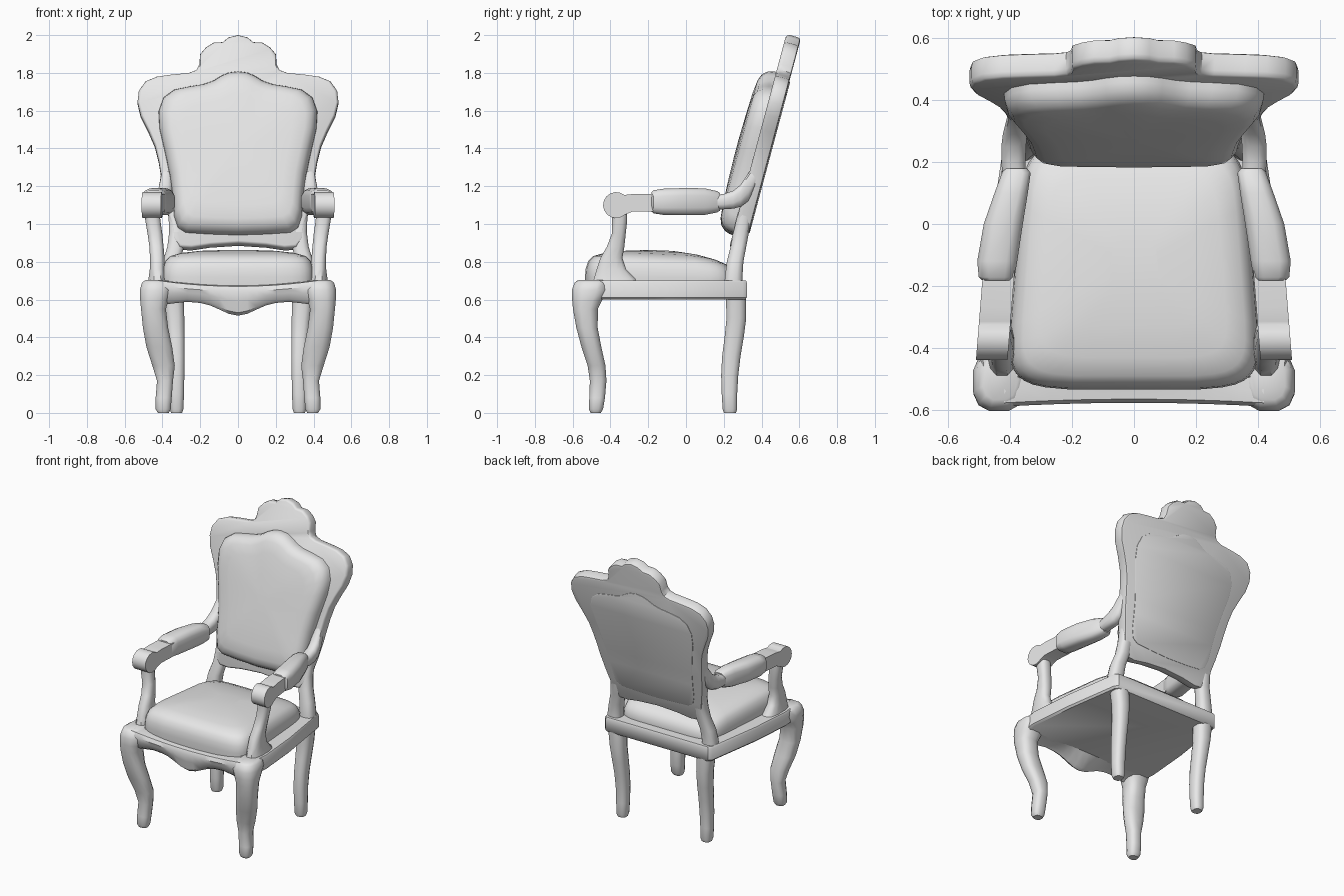
import bpy, bmesh, math

grey = bpy.data.materials.new("plain_grey")
grey.diffuse_color = (0.8, 0.8, 0.8, 1)


def loft(name, rings, mirror=False):
    """Skin a list of equal-length closed rings and cap both ends."""
    bm = bmesh.new()
    vs = [[bm.verts.new(p) for p in r] for r in rings]
    n = len(rings[0])
    for a, b in zip(vs, vs[1:]):
        for i in range(n):
            j = (i + 1) % n
            bm.faces.new((a[i], a[j], b[j], b[i]))
    bm.faces.new(vs[0][::-1])
    bm.faces.new(vs[-1])
    bmesh.ops.recalc_face_normals(bm, faces=bm.faces)
    me = bpy.data.meshes.new(name)
    bm.to_mesh(me)
    bm.free()
    me.materials.append(grey)
    ob = bpy.data.objects.new(name, me)
    bpy.context.collection.objects.link(ob)
    if mirror:
        ob.modifiers.new("mirror", 'MIRROR')
    return ob


def section(a, b, n=12, power=0.75):
    """Rounded-square cross-section with half sizes a and b."""
    pts = []
    for i in range(n):
        t = 2 * math.pi * (i + 0.5) / n
        c, s = math.cos(t), math.sin(t)
        pts.append((a * math.copysign(abs(c) ** power, c), b * math.copysign(abs(s) ** power, s)))
    return pts


def upright(name, rows):
    """Mirrored pair of posts; rows are z, x0, x1, y0, y1."""
    loft(name, [[((x0 + x1) / 2 + u, (y0 + y1) / 2 + v, z)
                 for u, v in section((x1 - x0) / 2, (y1 - y0) / 2)]
                for z, x0, x1, y0, y1 in rows], True)


def lengthwise(name, rows, power=0.6):
    """Mirrored pair of bars along y; rows are y, x0, x1, z0, z1."""
    loft(name, [[((x0 + x1) / 2 + u, y, (z0 + z1) / 2 + v)
                 for u, v in section((x1 - x0) / 2, (z1 - z0) / 2, 12, power)]
                for y, x0, x1, z0, z1 in rows], True)


def both_sides(half):
    """Close a half outline that starts and ends on x = 0."""
    return half + [(-x, z) for x, z in half[-2:0:-1]]


def leaned(outline, scale, n, cz=1.4):
    """Place an outline on the leaning back plane, n measured rearward."""
    ring = []
    for x, z in outline:
        x, z = x * scale, cz + (z - cz) * scale
        ring.append((x, 0.53 + 0.268 * (z - 2) + 0.966 * n, z - 0.259 * n))
    return ring


# Back frame: scalloped crest, wide shoulders, narrow waist
frame = both_sides([(0, 2.005), (.05, 1.993), (.08, 1.968), (.13, 1.965), (.17, 1.94), (.2, 1.905),
                    (.205, 1.85), (.22, 1.82), (.26, 1.805), (.36, 1.795), (.43, 1.785), (.49, 1.76),
                    (.525, 1.71), (.532, 1.65), (.515, 1.58), (.475, 1.5), (.44, 1.42), (.42, 1.34),
                    (.405, 1.25), (.395, 1.18), (.375, 1.08), (.355, 1.0), (.345, .92), (.31, .88),
                    (.25, .875), (.15, .89), (0, .9)])
loft("back_frame", [leaned(frame, s, n) for s, n in
                    ((.975, 0), (.992, .006), (1, .02), (1, .06), (.992, .076), (.97, .08))])

# Upholstered front of the back and the flat rear panel
pad = both_sides([(0, 1.795), (.05, 1.788), (.09, 1.77), (.13, 1.745), (.18, 1.728), (.25, 1.717),
                  (.33, 1.7), (.385, 1.66), (.41, 1.59), (.405, 1.5), (.375, 1.37), (.35, 1.25),
                  (.338, 1.15), (.33, 1.05), (.31, .99), (.27, .965), (.15, .957), (0, .952)])
loft("back_cushion", [leaned(pad, s, n, 1.38) for s, n in
                      ((1.03, .02), (1.02, -.02), (1, -.045), (.95, -.07), (.87, -.084),
                       (.7, -.092), (.4, -.097), (.1, -.1))])
loft("rear_panel", [leaned(pad, s, n, 1.38) for s, n in ((.95, .076), (.95, .083), (.94, .085))])

# Posts joining the back to the seat
upright("back_post", [(.66, .315, .415, .2, .3), (.72, .315, .415, .205, .3), (.8, .305, .4, .215, .305),
                      (.88, .285, .375, .235, .32), (.96, .28, .365, .25, .335),
                      (1.06, .29, .37, .275, .355)])

# Seat frame slab, slightly rounded along its edges
base = [(-.49, -.5), (.49, -.5), (.5, -.4), (.475, -.1), (.415, .3), (.395, .322),
        (-.395, .322), (-.415, .3), (-.475, -.1), (-.5, -.4)]
loft("seat_frame", [[(x * s, y * s, z) for x, y in base] for s, z in
                    ((.975, .6), (1, .612), (1, .69), (.985, .702))])

# Front apron with its scalloped lower edge
low = [(0, .515), (.05, .525), (.1, .548), (.15, .57), (.2, .582), (.27, .588), (.34, .58), (.42, .57)]
low = [(-x, z) for x, z in low[:0:-1]] + low
rings = []
for x, zb in low:
    t = (abs(x) / .42) ** 2
    f, top = -.578 - .012 * t, .67 + .03 * t
    rings.append([(x, -.44, .69), (x, f + .05, top + .004), (x, f + .012, top), (x, f, top - .025),
                  (x, f + .008, (top + zb) / 2), (x, f + .02, zb + .015), (x, f + .04, zb),
                  (x, f + .065, zb + .01), (x, -.44, .602)])
loft("front_apron", rings)

# Cabriole front legs
upright("front_leg", [(0, .365, .425, -.505, -.45), (.02, .355, .437, -.515, -.438),
                      (.08, .35, .437, -.513, -.428), (.17, .343, .43, -.51, -.42),
                      (.25, .333, .455, -.522, -.425), (.35, .347, .487, -.555, -.447),
                      (.45, .368, .505, -.582, -.466), (.55, .38, .515, -.6, -.465),
                      (.6, .365, .52, -.605, -.44), (.65, .35, .522, -.607, -.41),
                      (.69, .36, .51, -.592, -.41), (.703, .38, .49, -.57, -.43)])

# Gently curved rear legs
upright("rear_leg", [(0, .295, .355, .2, .265), (.02, .288, .362, .193, .272), (.1, .285, .365, .188, .272),
                     (.2, .283, .365, .185, .278), (.3, .282, .368, .19, .29), (.4, .282, .375, .203, .307),
                     (.5, .283, .385, .213, .32), (.62, .285, .4, .21, .32)])

# Seat cushion: rounded trapezoid, domed and falling toward the back
trap = []
for u, v in section(1, 1, 36, .28):
    y = -.135 + .385 * v
    trap.append((u * (.382 - .03 * v), y - .015 * (1 - u * u) * (v < 0)))
rings = []
for s, z in ((1, .66), (1.01, .72), (1, .765), (.965, .805), (.9, .83), (.75, .847), (.5, .858), (.2, .862)):
    ring = []
    for x, y in trap:
        px, py = x * s, -.135 + (y + .135) * s
        drop = max(0, py + .2) ** 2 * .3 * max(0, (z - .66) / .2)
        ring.append((px, py, z - drop))
    rings.append(ring)
loft("seat_cushion", rings)

# Arm supports rising from the side rails
upright("arm_support", [(.68, .375, .48, -.5, -.25), (.71, .378, .475, -.49, -.265),
                        (.76, .385, .468, -.475, -.315), (.82, .388, .467, -.455, -.335),
                        (.88, .393, .47, -.42, -.325), (.95, .4, .48, -.393, -.318),
                        (1.02, .41, .492, -.393, -.31), (1.08, .415, .495, -.39, -.31)])

# Scrolled arm fronts: a round end running into a flat bar
side = [(-.15, 1.16), (-.27, 1.16), (-.315, 1.155)]
for i in range(13):
    a = math.radians(50 + i * 22)
    side.append((-.37 + .069 * math.cos(a), 1.1 + .069 * math.sin(a)))
side += [(-.285, 1.065), (-.15, 1.068)]
loft("arm_scroll", [[(.459 - .08 * (y + .43) + dx, y, z) for y, z in side] for dx in (-.051, .051)], True)

# Padded armrests
lengthwise("armrest_pad", [(-.183, .395, .49, 1.065, 1.17), (-.172, .385, .503, 1.055, 1.18),
                           (-.12, .376, .508, 1.047, 1.188), (0, .358, .487, 1.045, 1.192),
                           (.1, .342, .452, 1.047, 1.19), (.165, .333, .428, 1.06, 1.175),
                           (.18, .345, .418, 1.07, 1.165)])

# Rear arms sweeping up into the back frame
lengthwise("rear_arm", [(.15, .348, .425, 1.075, 1.155), (.2, .35, .43, 1.077, 1.16),
                        (.25, .348, .43, 1.08, 1.178), (.29, .345, .425, 1.09, 1.21),
                        (.33, .345, .415, 1.12, 1.27), (.37, .35, .405, 1.2, 1.33)], .75)

# Smooth shading with crisp creases
for ob in bpy.context.scene.objects:
    ob.select_set(True)
    bpy.context.view_layer.objects.active = ob
bpy.ops.object.shade_smooth_by_angle(angle=math.radians(42))
